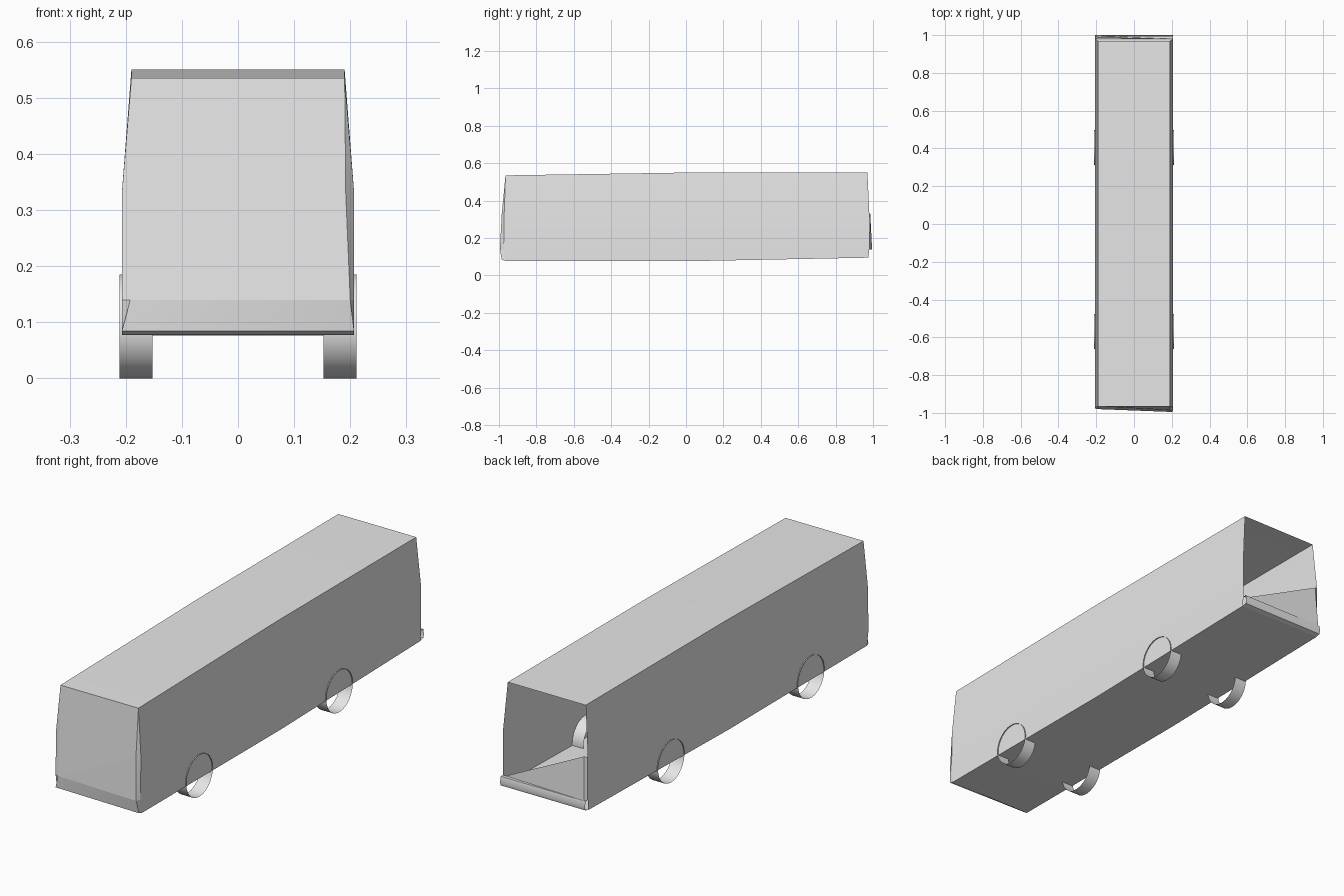
import bpy, bmesh, math

cube = bpy.data.objects.get("Cube")
if cube:
    bpy.data.objects.remove(cube, do_unlink=True)

grey = bpy.data.materials.new("light_grey")
grey.use_nodes = True
grey.diffuse_color = (0.8, 0.8, 0.8, 1)
grey.node_tree.nodes["Principled BSDF"].inputs["Base Color"].default_value = (0.8, 0.8, 0.8, 1)


def finish(obj, angle=30):
    obj.data.materials.append(grey)
    bpy.ops.object.select_all(action="DESELECT")
    obj.select_set(True)
    bpy.context.view_layer.objects.active = obj
    bpy.ops.object.shade_smooth_by_angle(angle=math.radians(angle))


def make(name, polygons):
    """Open sheet from a few polygons, welded where they share corners."""
    bm = bmesh.new()
    for poly in polygons:
        bm.faces.new([bm.verts.new(p) for p in poly])
    bmesh.ops.remove_doubles(bm, verts=bm.verts, dist=0.0005)
    mesh = bpy.data.meshes.new(name)
    bm.to_mesh(mesh)
    bm.free()
    obj = bpy.data.objects.new(name, mesh)
    bpy.context.collection.objects.link(obj)
    finish(obj)


# Body shell: open-ended loft of one cross-section
SIDE, TOP, BELT, SILL = 0.207, 0.19, 0.33, 0.14


def section(ends, bottom, top):
    half = [(SIDE, ends[0], bottom), (SIDE, ends[1], SILL),
            (SIDE, ends[2], BELT), (TOP, ends[3], top)]
    return half + [(-x, y, z) for x, y, z in reversed(half)]


front = section((-0.965, -0.975, -0.972, -0.965), 0.078, 0.535)
rings = [front,
         section((0, 0, 0, 0), 0.076, 0.55),
         section((0.975, 0.98, 0.98, 0.97), 0.095, 0.55)]
back = rings[-1]
shell = []
for a, b in zip(rings, rings[1:]):
    for i in range(len(a)):
        j = (i + 1) % len(a)
        shell.append([a[i], a[j], b[j], b[i]])
make("body_shell", shell)

# Windscreen with its slanted lower edge
belt_right = (0.192, -0.985, BELT)
low_left = (-0.192, -0.98, SILL)
low_right = (0.2, -0.995, SILL)
make("windscreen", [[front[4], low_left, belt_right, front[3]]])

# Triangular lower panels, the back one turned half round
make("front_panel", [[low_left, low_right, belt_right]])
make("back_panel", [[(-x, -y, z) for x, y, z in (low_left, low_right, belt_right)]])

# Corner strips joining the panels to the side walls
make("front_left_corner", [[belt_right, front[2], front[3]],
                           [low_right, front[1], front[2], belt_right]])
make("front_right_corner", [[front[4], front[5], front[6], low_left]])
make("back_corner", [[(-0.192, 0.985, BELT), back[5], back[6], (-0.2, 0.995, SILL)]])

# Front bumper and its lower lip
bottom_left, bottom_right = (-0.207, -0.975, 0.084), (0.207, -0.985, 0.084)
make("front_bumper", [[low_left, bottom_left, low_right],
                      [bottom_left, bottom_right, low_right],
                      [bottom_left, front[7], front[0], bottom_right],
                      [low_right, bottom_right, front[0], front[1]],
                      [low_left, front[6], front[7], bottom_left]])

# Back bumper: short profile swept across the width
profile = [(0.975, 0.095), (0.995, 0.1), (1.0, 0.115), (0.995, SILL), (0.98, SILL)]
make("back_bumper", [[(-SIDE, *p), (SIDE, *p), (SIDE, *q), (-SIDE, *q)]
                     for p, q in zip(profile, profile[1:])])

# Wheels: open bands
RADIUS = 0.0925
for end, y in (("front", -0.57), ("back", 0.405)):
    for side, sign in (("left", 1), ("right", -1)):
        bpy.ops.mesh.primitive_cylinder_add(
            vertices=24, radius=RADIUS, depth=0.059, end_fill_type="NOTHING",
            location=(sign * 0.182, y, RADIUS), rotation=(0, math.pi / 2, 0))
        wheel = bpy.context.object
        wheel.name = f"{end}_{side}_wheel"
        finish(wheel)
